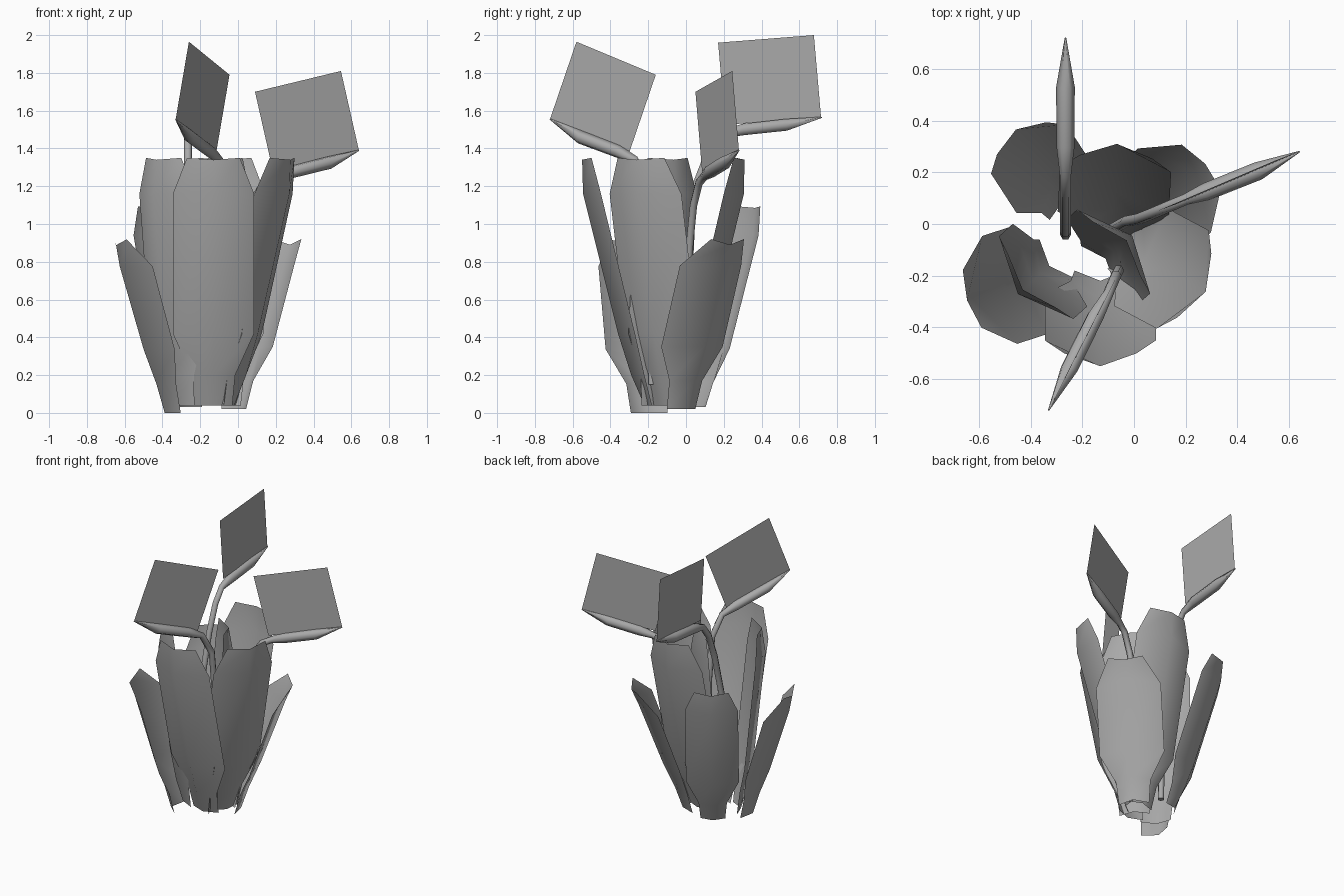
import bpy
import math
from mathutils import Vector

cube = bpy.data.objects.get("Cube")
if cube:
    bpy.data.objects.remove(cube, do_unlink=True)

grey = bpy.data.materials.new("plain_grey")
grey.use_nodes = True
COLOUR = (0.4, 0.4, 0.4, 1)
grey.diffuse_color = COLOUR
grey.node_tree.nodes["Principled BSDF"].inputs["Base Color"].default_value = COLOUR


def add_mesh(name, verts, faces, smooth=True):
    mesh = bpy.data.meshes.new(name)
    mesh.from_pydata(verts, [], faces)
    mesh.materials.append(grey)
    for poly in mesh.polygons:
        poly.use_smooth = smooth
    obj = bpy.data.objects.new(name, mesh)
    bpy.context.collection.objects.link(obj)
    return obj


# Petal profiles, one row per height: z, half width, edge offset, bulge, dip of middle
TALL = [(0.04, 0.10, 0.00, 0.04, 0), (0.20, 0.115, 0.04, 0.07, 0),
        (0.42, 0.215, 0.09, 0.09, 0), (1.16, 0.215, 0.27, 0.095, 0),
        (1.35, 0.14, 0.32, 0.05, 0.01)]
SHORT = [(0.02, 0.10, 0.00, 0.055, 0), (0.17, 0.115, 0.03, 0.07, 0),
         (0.35, 0.215, 0.07, 0.10, 0), (0.78, 0.215, 0.19, 0.11, 0),
         (0.92, 0.115, 0.30, 0.02, 0.03)]


def petal(name, profile, base, facing, lean=1.0, size=1.0, drop=0.0):
    a = math.radians(facing)
    out = Vector((math.cos(a), math.sin(a), 0))
    side = Vector((-math.sin(a), math.cos(a), 0))
    foot = Vector((base[0], base[1], -drop))
    verts, faces = [], []
    for z, half, offset, bulge, dip in profile:
        for u in (-1, 0, 1):
            middle = 1 - abs(u)
            p = out * (offset * lean + bulge * middle) + side * half * u
            p.z = z - dip * middle
            verts.append(foot + p * size)
    for r in range(len(profile) - 1):
        for c in range(2):
            i = r * 3 + c
            faces.append((i, i + 1, i + 4, i + 3))
    return add_mesh(name, verts, faces)


# Three short outer petals
petal("outer_petal_back", TALL, (-0.258, 0.06), 123, 1.25, 0.81)
petal("outer_petal_left", SHORT, (-0.023, -0.026), 41, 1.25)
petal("outer_petal_right", SHORT, (-0.335, -0.195), 198, 1.0, 1.02, 0.02)

# Three tall petals leaning outward
petal("tall_petal_front", TALL, (-0.13, -0.18), -90)
petal("tall_petal_left", TALL, (-0.055, -0.085), -28, 1.02)
petal("tall_petal_back", TALL, (-0.085, -0.05), 87, 0.97)

# Two nearly upright inner petals
petal("inner_petal_right", TALL, (-0.298, -0.135), 222, 0.4)
petal("inner_petal_left", TALL, (-0.14, -0.16), 41, 0.3)


# Stamen: a bent stalk swelling into a pointed anther
def stamen(name, path):
    radii = [0.022] * (len(path) - 3) + [0.035, 0.036, 0.003]
    curve = bpy.data.curves.new(name, "CURVE")
    curve.dimensions = "3D"
    curve.bevel_depth = 1.0
    curve.bevel_resolution = 1
    curve.use_fill_caps = True
    spline = curve.splines.new("POLY")
    spline.points.add(len(path) - 1)
    for point, co, radius in zip(spline.points, path, radii):
        point.co = (*co, 1)
        point.radius = radius
    spline.use_smooth = True
    curve.materials.append(grey)
    obj = bpy.data.objects.new(name, curve)
    bpy.context.collection.objects.link(obj)
    bpy.ops.object.select_all(action="DESELECT")
    obj.select_set(True)
    bpy.context.view_layer.objects.active = obj
    bpy.ops.object.convert(target="MESH")


stamen("stamen_front", [(-0.06, -0.18, 0.15), (-0.06, -0.18, 0.9), (-0.07, -0.20, 1.2),
                        (-0.10, -0.27, 1.34), (-0.15, -0.36, 1.385),
                        (-0.25, -0.56, 1.46), (-0.33, -0.72, 1.555)])
stamen("stamen_back", [(-0.265, -0.04, 0.15), (-0.265, -0.03, 0.9), (-0.265, 0.05, 1.2),
                       (-0.265, 0.12, 1.38), (-0.265, 0.19, 1.47), (-0.265, 0.30, 1.5),
                       (-0.265, 0.53, 1.525), (-0.265, 0.72, 1.565)])
stamen("stamen_left", [(-0.10, -0.03, 0.15), (-0.03, 0.01, 0.7), (0.02, 0.02, 0.9),
                       (0.07, 0.04, 1.1), (0.14, 0.07, 1.22), (0.20, 0.095, 1.25),
                       (0.28, 0.125, 1.275), (0.48, 0.205, 1.325), (0.64, 0.28, 1.39)])


# Flat square blade standing on each anther
def blade(name, low_out, top_out, top_in):
    a, b, c = map(Vector, (low_out, top_out, top_in))
    add_mesh(name, [a, b, c, a + c - b], [(0, 1, 2, 3)], smooth=False)


blade("blade_front", (-0.33, -0.72, 1.555), (-0.26, -0.58, 1.965), (-0.045, -0.16, 1.79))
blade("blade_back", (-0.265, 0.715, 1.565), (-0.265, 0.677, 2.0), (-0.265, 0.17, 1.96))
blade("blade_left", (0.64, 0.28, 1.39), (0.545, 0.245, 1.81), (0.09, 0.05, 1.70))
